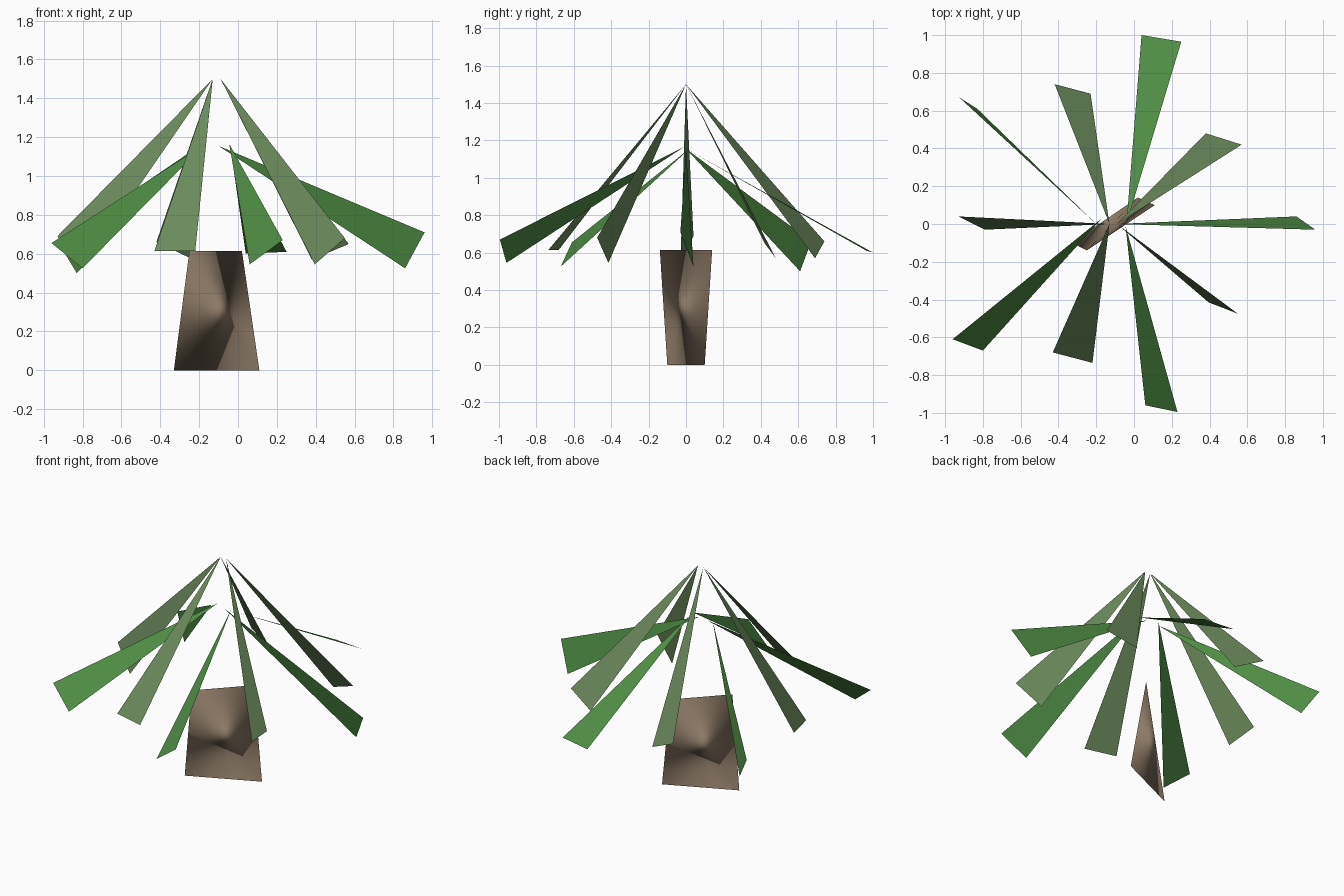
import bpy


def material(name, color):
    m = bpy.data.materials.new(name)
    m.diffuse_color = (*color, 1)
    return m


def mesh_object(name, verts, faces, mat, smooth=False):
    me = bpy.data.meshes.new(name)
    me.from_pydata(verts, [], faces)
    me.materials.append(mat)
    for p in me.polygons:
        p.use_smooth = smooth
    me.update()
    ob = bpy.data.objects.new(name, me)
    bpy.context.collection.objects.link(ob)
    return ob


bark = material("bark", (0.26, 0.19, 0.13))
upper_green = material("upper_leaf", (0.15, 0.26, 0.11))
lower_green = material("lower_leaf", (0.08, 0.27, 0.06))

# Trunk: flat stem whose top edge is twisted against its bottom edge
a, b = (-0.33, -0.10, 0), (0.11, 0.10, 0)
c, d = (0.02, 0.14, 0.615), (-0.25, -0.14, 0.615)
mesh_object("trunk", [a, b, c, d],
            [(0, 1, 3), (1, 2, 3), (0, 2, 1), (0, 3, 2)], bark, smooth=True)

# Leaves: tapered blades given as (tip, outer corner, outer corner)
upper = [
    ((-0.13, 0, 1.5), (-0.42, 0.74, 0.66), (-0.23, 0.69, 0.57)),
    ((-0.09, 0, 1.5), (0.38, 0.48, 0.57), (0.57, 0.42, 0.65)),
    ((-0.09, 0, 1.5), (0.55, -0.475, 0.68), (0.395, -0.415, 0.545)),
    ((-0.13, 0, 1.5), (-0.22, -0.735, 0.615), (-0.43, -0.68, 0.615)),
    ((-0.13, 0, 1.5), (-0.79, -0.03, 0.54), (-0.93, 0.04, 0.69)),
]
lower = [
    ((-0.04, 0, 1.155), (0.04, 1.0, 0.60), (0.25, 0.965, 0.61)),
    ((-0.10, 0, 1.155), (0.86, 0.04, 0.525), (0.96, -0.03, 0.71)),
    ((-0.045, -0.01, 1.165), (0.23, -0.995, 0.67), (0.06, -0.96, 0.545)),
    ((-0.17, 0.03, 1.165), (-0.80, -0.67, 0.525), (-0.96, -0.61, 0.655)),
    ((-0.20, 0, 1.155), (-0.83, 0.61, 0.50), (-0.925, 0.67, 0.66)),
]
for tier, mat, leaves in (("upper", upper_green, upper),
                          ("lower", lower_green, lower)):
    for i, pts in enumerate(leaves):
        mesh_object(f"{tier}_leaf_{i + 1}", pts, [(0, 2, 1)], mat)
